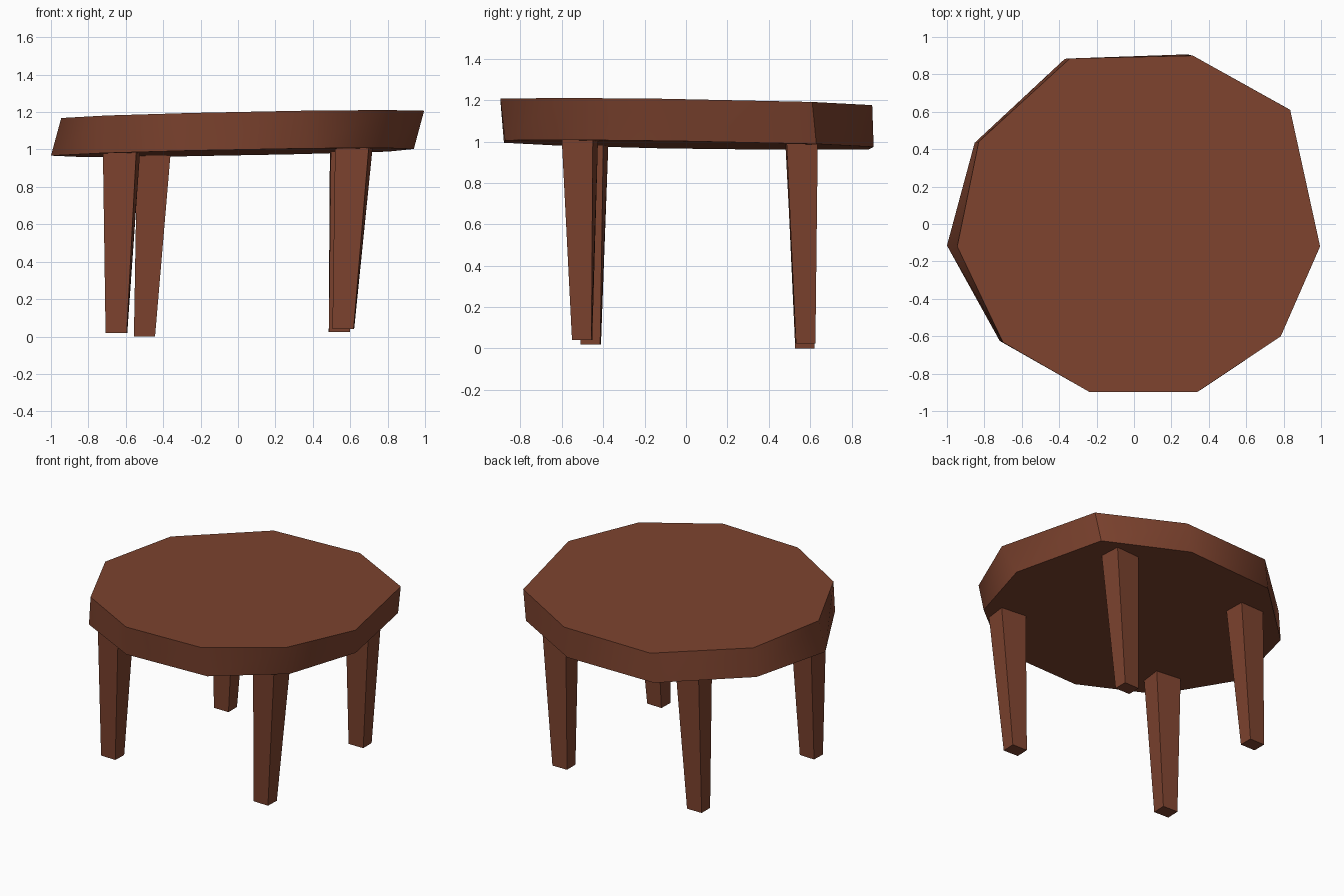
import bpy, bmesh, math

if "Cube" in bpy.data.objects:
    bpy.data.objects.remove(bpy.data.objects["Cube"])

wood = bpy.data.materials.new("brown wood")
wood.diffuse_color = (0.205, 0.056, 0.028, 1)
wood.use_nodes = True
wood.node_tree.nodes["Principled BSDF"].inputs["Base Color"].default_value = wood.diffuse_color


def loft(name, lower, upper):
    """Closed solid between two matching rings of 3D points."""
    bm = bmesh.new()
    lo = [bm.verts.new(p) for p in lower]
    up = [bm.verts.new(p) for p in upper]
    n = len(lo)
    bm.faces.new(up)
    bm.faces.new(lo[::-1])
    for i in range(n):
        j = (i + 1) % n
        bm.faces.new((lo[i], lo[j], up[j], up[i]))
    bmesh.ops.recalc_face_normals(bm, faces=bm.faces)
    mesh = bpy.data.meshes.new(name)
    bm.to_mesh(mesh)
    bm.free()
    mesh.materials.append(wood)
    ob = bpy.data.objects.new(name, mesh)
    bpy.context.collection.objects.link(ob)
    return ob


def rect(cx, cy, z, w, d, twist=0):
    """Rectangle ring turned by twist degrees."""
    c, s = math.cos(math.radians(twist)), math.sin(math.radians(twist))
    return [(cx + c * x * w / 2 - s * y * d / 2,
             cy + s * x * w / 2 + c * y * d / 2, z)
            for x, y in ((-1, -1), (1, -1), (1, 1), (-1, 1))]


# Table top: uneven ten-sided slab, slightly tilted
top_ring = [(0.995, -0.12), (0.835, 0.61), (0.315, 0.90), (-0.343, 0.885),
            (-0.83, 0.44), (-0.945, -0.12), (-0.70, -0.633), (-0.24, -0.897),
            (0.34, -0.897), (0.785, -0.60)]
low_ring = [(0.94, -0.04), (0.80, 0.63), (0.285, 0.907), (-0.37, 0.883),
            (-0.852, 0.434), (-1.0, -0.115), (-0.718, -0.625), (-0.25, -0.88),
            (0.375, -0.875), (0.785, -0.55)]
slab = loft("table_top",
            [(x, y, 0.984 + 0.019 * x - 0.017 * y) for x, y in low_ring],
            [(x, y, 1.185 + 0.02 * x - 0.017 * y) for x, y in top_ring])
bpy.context.view_layer.objects.active = slab
slab.select_set(True)
bpy.ops.object.shade_smooth_by_angle(angle=math.radians(45))

# Tapered legs: foot centre, foot height, head centre, head twist
legs = {
    "front_left_leg": ((-0.65, -0.46), 0.02, (-0.622, -0.462), -8),
    "front_right_leg": ((0.563, -0.502), 0.04, (0.62, -0.513), -8),
    "back_left_leg": ((-0.50, 0.575), 0.0, (-0.448, 0.557), 0),
    "back_right_leg": ((0.542, 0.578), 0.025, (0.585, 0.558), 2),
}
for name, (foot, z, head, twist) in legs.items():
    loft(name, rect(*foot, z, 0.113, 0.094, twist / 4),
         rect(*head, 1.02, 0.182, 0.152, twist))
